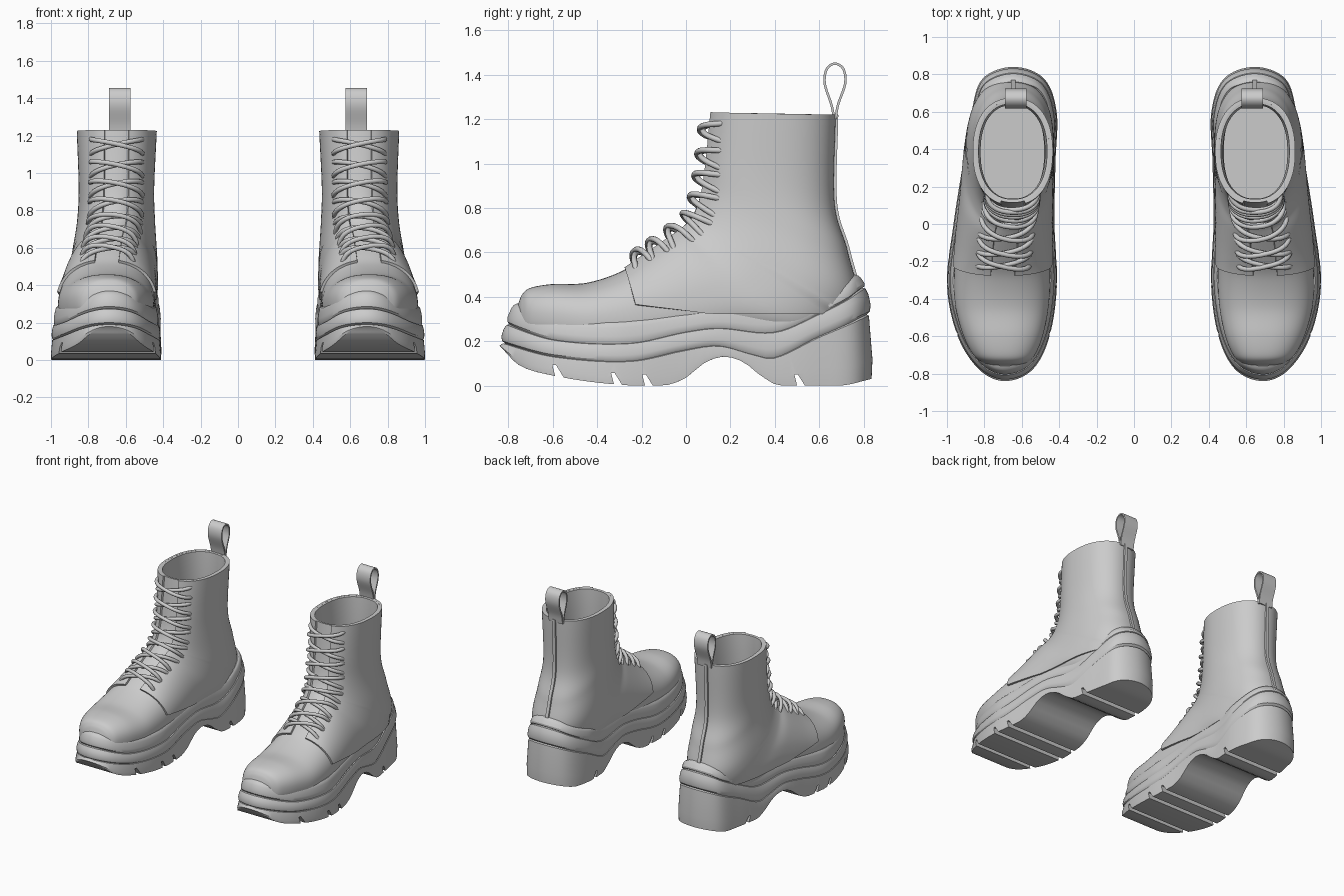
import bpy, bmesh, math
from mathutils import Vector

if "Cube" in bpy.data.objects:
    bpy.data.objects.remove(bpy.data.objects["Cube"])

grey = bpy.data.materials.new("light grey")
grey.diffuse_color = (0.6, 0.6, 0.6, 1)
grey.use_nodes = True
grey.node_tree.nodes["Principled BSDF"].inputs["Base Color"].default_value = grey.diffuse_color


def interp(tab, t):
    """Smooth curve through rows (key, values...)."""
    n = len(tab)
    t = min(max(t, tab[0][0]), tab[-1][0])
    i = 0
    while i < n - 2 and t > tab[i + 1][0]:
        i += 1

    def slope(j, c):
        p, q = tab[max(j - 1, 0)], tab[min(j + 1, n - 1)]
        return (q[c] - p[c]) / (q[0] - p[0])
    h = tab[i + 1][0] - tab[i][0]
    s = (t - tab[i][0]) / h
    return [(2*s**3 - 3*s*s + 1) * tab[i][c] + (s**3 - 2*s*s + s) * h * slope(i, c)
            + (3*s*s - 2*s**3) * tab[i + 1][c] + (s**3 - s*s) * h * slope(i + 1, c)
            for c in range(1, len(tab[0]))]


def loft(name, rings):
    """Closed skin over equal rings, both ends capped with strips."""
    bm = bmesh.new()
    vs = [[bm.verts.new(p) for p in r] for r in rings]
    n = len(rings[0])
    for a, b in zip(vs, vs[1:]):
        for i in range(n):
            bm.faces.new((a[i], a[(i + 1) % n], b[(i + 1) % n], b[i]))
    for r in (vs[0], vs[-1]):
        for i in range(n // 2):
            f = list(dict.fromkeys((r[i], r[i + 1], r[n - i - 1], r[(n - i) % n])))
            bm.faces.new(f)
    bmesh.ops.recalc_face_normals(bm, faces=bm.faces)
    me = bpy.data.meshes.new(name)
    bm.to_mesh(me)
    bm.free()
    ob = bpy.data.objects.new(name, me)
    bpy.context.collection.objects.link(ob)
    return ob


def finish(ob, angle=35):
    """Mirror to the other boot, bake modifiers, shade and colour."""
    m = ob.modifiers.new("pair", 'MIRROR')
    m.use_mirror_merge = False
    dg = bpy.context.evaluated_depsgraph_get()
    me = bpy.data.meshes.new_from_object(ob.evaluated_get(dg))
    ob.modifiers.clear()
    ob.data = me
    me.materials.clear()
    me.materials.append(grey)
    bpy.ops.object.select_all(action='DESELECT')
    ob.select_set(True)
    bpy.context.view_layer.objects.active = ob
    bpy.ops.object.shade_smooth_by_angle(angle=math.radians(angle))


# ---- sole: outline (inner x, outer x) at even angles from toe to heel
outline = [(0, .69, .69), (1, .54, .83), (2, .45, .945), (3, .412, 1.0), (4, .425, .965),
           (5, .42, .915), (6, .413, .87), (7, .48, .81), (8, .645, .645)]
# height of the four layer lines along y
levels = [
    [(-.84, .175), (-.75, .09), (-.6, .045), (-.35, .008), (-.1, 0), (0, .035), (.08, .1),
     (.17, .13), (.26, .105), (.33, .05), (.42, 0), (.7, 0), (.84, .03)],
    [(-.84, .19), (-.6, .13), (-.25, .11), (0, .16), (.15, .178), (.3, .14), (.4, .125),
     (.6, .22), (.84, .32)],
    [(-.84, .275), (-.6, .205), (-.25, .19), (0, .24), (.15, .258), (.4, .24), (.6, .32), (.84, .44)],
    [(-.84, .37), (-.6, .30), (-.3, .285), (0, .325), (.15, .345), (.4, .345), (.6, .40), (.84, .50)]]
M = 64
inner, outer = [], []
for i in range(M + 1):
    y = -.84 * math.cos(math.pi * i / M)
    l, r = interp(outline, 8 * i / M)
    inner.append(Vector((l, y)))
    outer.append(Vector((r, y)))
edge = outer + inner[-2:0:-1]


def sole_ring(k, frac, inset):
    ring = []
    for i, p in enumerate(edge):
        t = (edge[(i + 1) % len(edge)] - edge[i - 1]).normalized()
        q = p + Vector((-t.y, t.x)) * inset * (.4 + .6 * abs(t.x))
        z0 = max(0, interp(levels[k], p.y)[0])
        z1 = interp(levels[min(k + 1, 3)], p.y)[0]
        ring.append((q.x, q.y, z0 + (z1 - z0) * frac))
    return ring


sole = loft("platform_sole", [sole_ring(*a) for a in (
    (0, 0, .004), (0, .3, 0), (0, .98, .016), (1, 0, .026), (1, .12, .012), (1, .35, .008), (1, .75, .018),
    (1, .98, .032), (2, 0, .046), (2, .12, .036), (2, .35, .036), (2, .75, .052), (2, .92, .064), (3, 0, .08))])

# slanted tread slots
cutters = []
for y in (-.59, -.325, -.185, .5):
    z = max(0, interp(levels[0], y)[0])
    prof = [(y - .012, z + .05), (y + .004, z + .05), (y + .06, z - .04), (y + .01, z - .04)]
    cut = loft("slot_cutter", [[(x, *p) for p in prof] for x in (.3, 1.1)])
    cut.hide_render = True
    b = sole.modifiers.new("slot", 'BOOLEAN')
    b.operation, b.solver, b.object = 'DIFFERENCE', 'EXACT', cut
    cutters.append(cut)
finish(sole, 30)
for c in cutters:
    bpy.data.objects.remove(c)

# ---- upper: sections fanning from toe to collar
# (front y, z, rear y, z, half width, centre x, narrowing to the front)
stations = [
    (-.757, .365, -.757, .28, .07, .687, 0), (-.738, .41, -.735, .2, .125, .69, 0),
    (-.70, .44, -.69, .18, .168, .695, 0), (-.6, .457, -.58, .15, .215, .70, 0),
    (-.45, .462, -.42, .12, .25, .706, 0), (-.3, .51, -.22, .12, .257, .704, .06),
    (-.2, .575, 0, .16, .247, .695, .12), (-.07, .67, .3, .2, .232, .682, .15),
    (-.02, .71, .6, .2, .225, .67, .15), (.03, .765, .75, .38, .213, .66, .12),
    (.068, .87, .715, .60, .195, .652, .06), (.092, 1.02, .655, .82, .188, .65, 0),
    (.115, 1.23, .66, 1.22, .2, .648, 0)]
table = [(i, *s) for i, s in enumerate(stations)]
END, N = len(stations) - 1, 2.3


def sect(st, a):
    ty, tz, by, bz, w, cx, tp = st
    def pw(v): return math.copysign(abs(v) ** (2 / N), v)
    c, s = pw(math.cos(a)), pw(math.sin(a))
    return Vector((cx + w * (1 - tp * math.cos(a)) * s,
                   (ty + by) / 2 + (ty - by) / 2 * c, (tz + bz) / 2 + (tz - bz) / 2 * c))


def surf(u, a, off=0.0):
    """Point on the upper, pushed out along its normal."""
    st, e = interp(table, u), .02
    p = sect(st, a)
    n = (sect(interp(table, u + e), a) - sect(interp(table, u - e), a)).cross(
        sect(st, a + e) - sect(st, a - e)).normalized()
    mid = Vector((st[5], (st[0] + st[2]) / 2, (st[1] + st[3]) / 2))
    return p + n * (off if n.dot(p - mid) > 0 else -off)


def bisect(f, lo, hi):
    for _ in range(30):
        m = (lo + hi) / 2
        lo, hi = (m, hi) if f(m) else (lo, m)
    return lo


def u_at(z):
    return bisect(lambda u: interp(table, u)[1] < z, 4, END)


def a_at(u, x):
    st = interp(table, u)
    return math.copysign(math.asin(min(1, abs(x) / (st[4] * (1 - st[6]))) ** (N / 2)), x)


around = [2 * math.pi * i / 64 for i in range(64)]
lining = [(.133, 1.228, .643, 1.218, .183, .648, 0), (.135, 1.1, .635, 1.0, .172, .648, 0),
          (.12, .85, .655, .70, .17, .65, 0), (.1, .47, .68, .47, .17, .65, 0)]
finish(loft("vamp_tongue_and_lining",
            [[sect(interp(table, END * i / 96), a) for a in around] for i in range(97)]
            + [[sect(s, a) for a in around] for s in lining]))

# quarter panels laid over the upper, open along the throat
u0 = u_at(.525)
for side, label in ((1, "outer"), (-1, "inner")):
    rings = []
    for i in range(61):
        u = u0 + (END - u0) * i / 60
        a0 = a_at(u, .062)

        def above(a):
            p = sect(interp(table, u), a)
            return p.z > .365 - .04 * min(1, max(0, (p.y + .25) / .35))
        a1 = math.pi if above(math.pi) else bisect(above, a0, math.pi)
        ang = [side * (a0 + (a1 - a0) * j / 32) for j in range(33)]
        rings.append([surf(u, a, .014) for a in ang] + [surf(u, a, -.004) for a in ang[::-1]])
    finish(loft(label + "_quarter_panel", rings))


# ---- heel strip and pull loop: flat ribbons
def ribbon(name, path, x, hw, th):
    rings = []
    for i, p in enumerate(path):
        t = (Vector(path[min(i + 1, len(path) - 1)]) - Vector(path[max(i - 1, 0)])).normalized()
        n = Vector((-t.y, t.x)) * th / 2
        rings.append([(x + sx * hw, p[0] + sn * n.x, p[1] + sn * n.y)
                      for sx, sn in ((-1, -1), (1, -1), (1, 1), (-1, 1))])
    finish(loft(name, rings))


back = [surf(9.3 + (END - 9.3) * i / 24, math.pi, .017) for i in range(25)]
ribbon("back_seam_strip", [(p.y, p.z) for p in back], .646, .012, .018)
tear = [(0, .668, 1.2), (1, .655, 1.265), (2, .625, 1.36), (3, .634, 1.425), (4, .671, 1.45),
        (5, .709, 1.425), (6, .717, 1.36), (7, .685, 1.265), (8, .674, 1.2)]
ribbon("pull_loop", [interp(tear, i / 6) for i in range(49)], .632, .058, .011)


# ---- crossed laces
def tube(name, path, r):
    rings = []
    for i, p in enumerate(path):
        t = (path[min(i + 1, len(path) - 1)] - path[max(i - 1, 0)]).normalized()
        s = t.cross(Vector((0, .6, -.8))).normalized()
        if s.length < .5:
            s = Vector((0, .8, .6))
        q = t.cross(s)
        rings.append([p + r * (s * math.cos(k * math.pi / 5) + q * math.sin(k * math.pi / 5))
                      for k in range(10)])
    finish(loft(name, rings), 60)


for row, z in enumerate((.572, .62, .68, .75, .84, .94, 1.04, 1.15)):
    rise = .022 if z < .8 else .036
    for d in (1, -1):
        path = []
        for i in range(25):
            s = -1 + i / 12
            u = u_at(z + d * s * rise)
            path.append(surf(u, a_at(u, .135 * s), .002 + (.036 + d * .007) * (1 - abs(s) ** 5)))
        tube("lace_%d_%s" % (row + 1, "up" if d > 0 else "down"), path, .013)
